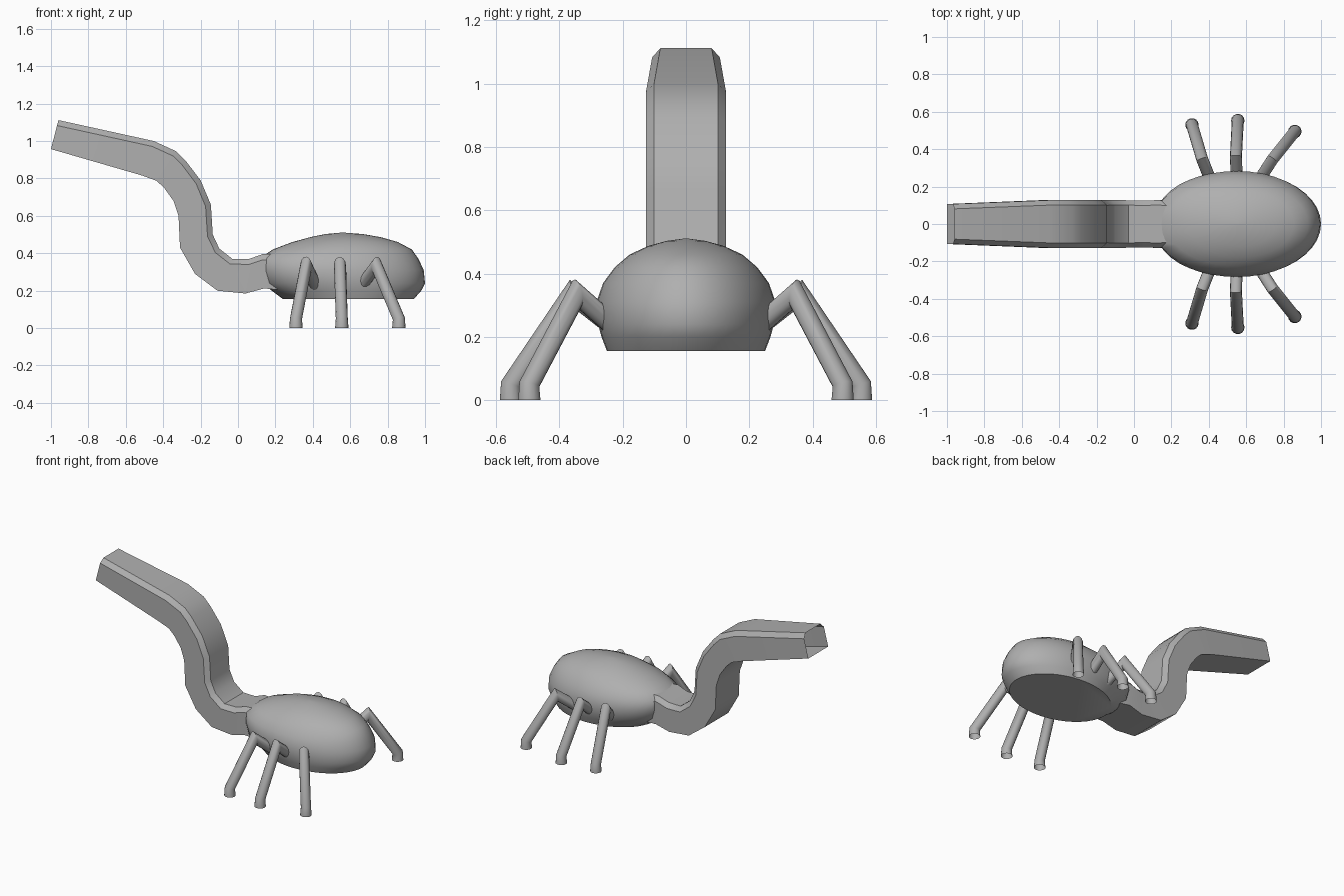
import bpy, bmesh, math
from mathutils import Vector

if "Cube" in bpy.data.objects:
    bpy.data.objects.remove(bpy.data.objects["Cube"])

# Mid grey shared by every part
grey = bpy.data.materials.new("mid_grey")
grey.diffuse_color = (0.43, 0.43, 0.43, 1.0)
grey.use_nodes = True
grey.node_tree.nodes["Principled BSDF"].inputs["Base Color"].default_value = grey.diffuse_color


def loft(name, rings, cap_start=False, cap_end=False, angle=30):
    """Skin a list of equal-length closed rings into one mesh object."""
    bm = bmesh.new()
    loops = [[bm.verts.new(p) for p in ring] for ring in rings]
    n = len(loops[0])
    for a, b in zip(loops, loops[1:]):
        for i in range(n):
            j = (i + 1) % n
            bm.faces.new((a[i], a[j], b[j], b[i]))
    if cap_start:
        bm.faces.new(loops[0])
    if cap_end:
        bm.faces.new(loops[-1])
    bmesh.ops.recalc_face_normals(bm, faces=bm.faces)
    mesh = bpy.data.meshes.new(name)
    bm.to_mesh(mesh)
    bm.free()
    mesh.materials.append(grey)
    obj = bpy.data.objects.new(name, mesh)
    bpy.context.collection.objects.link(obj)
    bpy.ops.object.select_all(action='DESELECT')
    obj.select_set(True)
    bpy.context.view_layer.objects.active = obj
    bpy.ops.object.shade_smooth_by_angle(angle=math.radians(angle))
    return obj


def tube(name, points, radius, end_radius, sides=14):
    """Round tube with mitred bends; each ring slides onto the bend plane."""
    pts = [Vector(p) for p in points]
    dirs = [(b - a).normalized() for a, b in zip(pts, pts[1:])]
    u = dirs[0].orthogonal().normalized()
    v = dirs[0].cross(u)
    ring = []
    for i in range(sides):
        t = 2 * math.pi * i / sides
        ring.append(pts[0] + radius * (u * math.cos(t) + v * math.sin(t)))
    rings = [ring]
    for k, d in enumerate(dirs):
        nrm = d + dirs[k + 1] if k + 1 < len(dirs) else d
        p = pts[k + 1]
        ring = [q + d * ((p - q).dot(nrm) / d.dot(nrm)) for q in ring]
        rings.append(ring)
    rings[-1] = [pts[-1] + (q - pts[-1]) * end_radius / radius for q in rings[-1]]
    return loft(name, rings, angle=40)


# Body: stacked oval levels (z, x min, x max, half width), blunter at the neck end
levels = [(0.155, 0.24, 0.94, 0.25), (0.20, 0.18, 0.98, 0.267),
          (0.24, 0.13, 1.0, 0.278), (0.31, 0.11, 0.993, 0.283),
          (0.37, 0.11, 0.965, 0.262), (0.42, 0.185, 0.93, 0.225),
          (0.46, 0.29, 0.855, 0.178), (0.487, 0.39, 0.76, 0.12),
          (0.503, 0.47, 0.665, 0.062), (0.51, 0.545, 0.575, 0.01)]
body = []
for z, x0, x1, w in levels:
    ring = []
    for i in range(40):
        c, s = math.cos(math.tau * i / 40), math.sin(math.tau * i / 40)
        power = 0.88 if c < 0 and 0.2 < z < 0.45 else 1.0
        y = w * math.copysign(abs(s) ** power, s)
        ring.append(((x0 + x1) / 2 + (x1 - x0) / 2 * c, y, z))
    body.append(ring)
loft("body", body, cap_start=True, cap_end=True, angle=48)

# Neck: open chamfered box section (top x, top z, bottom x, bottom z, half width)
stations = [(-0.96, 1.112, -1.0, 0.957, 0.107), (-0.45, 1.0, -0.51, 0.815, 0.127),
            (-0.33, 0.945, -0.435, 0.787, 0.127), (-0.28, 0.895, -0.395, 0.75, 0.127),
            (-0.20, 0.79, -0.345, 0.68, 0.127), (-0.145, 0.66, -0.318, 0.60, 0.127),
            (-0.135, 0.50, -0.31, 0.43, 0.127), (-0.10, 0.425, -0.23, 0.29, 0.127),
            (-0.03, 0.37, -0.11, 0.20, 0.127), (0.06, 0.37, 0.04, 0.185, 0.125),
            (0.13, 0.395, 0.14, 0.212, 0.128), (0.21, 0.395, 0.21, 0.205, 0.12)]
neck = []
for tx, tz, bx, bz, w in stations:
    top, bot = Vector((tx, 0, tz)), Vector((bx, 0, bz))
    shoulder = top + (bot - top).normalized() * 0.03
    side = Vector((0, 1, 0))
    neck.append([bot - side * w, shoulder - side * w, top - side * (w - 0.026),
                 top + side * (w - 0.026), shoulder + side * w, bot + side * w])
loft("neck", neck)

# Legs: three mirrored pairs (root x, knee x, knee y, foot x, foot y)
legs = [("rear", 0.415, 0.365, 0.345, 0.31, 0.53),
        ("middle", 0.55, 0.545, 0.36, 0.555, 0.553),
        ("front", 0.66, 0.74, 0.345, 0.86, 0.495)]
for pos, rx, kx, ky, fx, fy in legs:
    for side, s in (("left", 1), ("right", -1)):
        tube(f"{pos}_{side}_leg",
             [(rx, s * 0.22, 0.225), (kx, s * ky, 0.335),
              (fx, s * fy, 0.05), (fx, s * fy, 0.0)], 0.032, 0.036)
